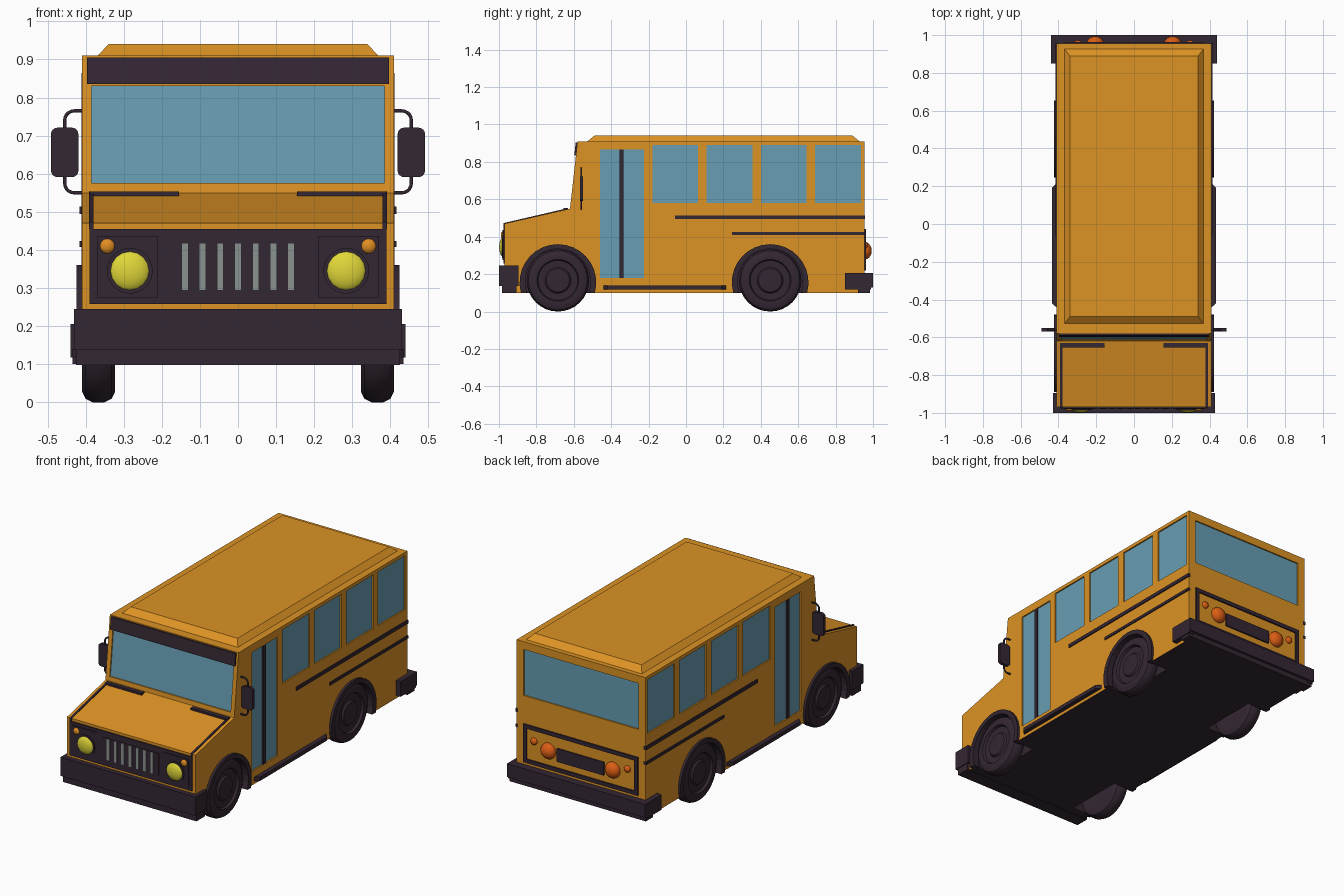
import bpy, bmesh
from math import sin, cos, pi, radians
from mathutils import Matrix, Vector

if "Cube" in bpy.data.objects:
    bpy.data.objects.remove(bpy.data.objects["Cube"], do_unlink=True)


def material(name, rgb):
    m = bpy.data.materials.new(name)
    m.use_nodes = True
    m.diffuse_color = (*rgb, 1)
    m.node_tree.nodes["Principled BSDF"].inputs["Base Color"].default_value = (*rgb, 1)
    return m


PAINT = material("orange_paint", (0.72, 0.29, 0.018))
TRIM = material("dark_trim", (0.034, 0.020, 0.033))
GLASS = material("blue_glass", (0.135, 0.34, 0.45))
LAMP = material("yellow_lamp", (0.75, 0.68, 0.04))
STEEL = material("grey_steel", (0.26, 0.29, 0.28))
AMBER = material("amber_lamp", (0.76, 0.27, 0.016))
RED = material("tail_lamp", (0.70, 0.11, 0.007))


def finish(name, bm, mats, mirror=False, smooth=False):
    bmesh.ops.recalc_face_normals(bm, faces=bm.faces[:])
    me = bpy.data.meshes.new(name)
    bm.to_mesh(me)
    bm.free()
    for m in mats:
        me.materials.append(m)
    if smooth:
        me.shade_smooth()
        me.set_sharp_from_angle(angle=radians(35))
    ob = bpy.data.objects.new(name, me)
    bpy.context.scene.collection.objects.link(ob)
    if mirror:
        ob.modifiers.new("mirror", "MIRROR").use_mirror_merge = False
    return ob


def add_prism(bm, pts, a, b, axis="x", index=0):
    """Extrude a 2D outline from a to b along the axis."""
    place = {"x": lambda p, t: (t, p[0], p[1]),
             "y": lambda p, t: (p[0], t, p[1]),
             "z": lambda p, t: (p[0], p[1], t)}[axis]
    lo = [bm.verts.new(place(p, a)) for p in pts]
    hi = [bm.verts.new(place(p, b)) for p in pts]
    faces = [bm.faces.new(lo[::-1]), bm.faces.new(hi)]
    for i in range(len(pts)):
        j = (i + 1) % len(pts)
        faces.append(bm.faces.new((lo[i], lo[j], hi[j], hi[i])))
    for f in faces:
        f.material_index = index


def prism(name, mat, pts, a, b, axis="x", mirror=False):
    bm = bmesh.new()
    add_prism(bm, pts, a, b, axis)
    return finish(name, bm, [mat], mirror)


def rect(u0, u1, v0, v1):
    return [(u0, v0), (u1, v0), (u1, v1), (u0, v1)]


def box(name, mat, x, y, z, mirror=False):
    return prism(name, mat, rect(*y, *z), *x, mirror=mirror)


def arc(cu, cv, r, a0, a1, n):
    return [(cu + r * cos(a0 + (a1 - a0) * i / n), cv + r * sin(a0 + (a1 - a0) * i / n))
            for i in range(n + 1)]


def dome(name, mat, x, y, z, r, depth, mirror=True):
    bm = bmesh.new()
    m = Matrix.Translation((x, y, z)) @ Matrix.Diagonal((r, depth, r, 1)) @ Matrix.Rotation(pi / 2, 4, "X")
    bmesh.ops.create_uvsphere(bm, u_segments=16, v_segments=10, radius=1, matrix=m)
    return finish(name, bm, [mat], mirror, smooth=True)


def windshield_band(z0, z1, out, inn):
    """Outline following the sloped front wall."""
    y = lambda z: -0.62 + (z - 0.55) * 0.111
    return [(y(z0) - out, z0), (y(z1) - out, z1), (y(z1) + inn, z1), (y(z0) + inn, z0)]


WHEELS = {"front": -0.685, "rear": 0.45}
WIN_Y = [(-0.18 + 0.29 * i, 0.065 + 0.29 * i) for i in range(4)]
DOOR_Y, DOOR_Z, WIN_Z = (-0.46, -0.225), (0.18, 0.865), (0.58, 0.89)
side_openings = [(y, WIN_Z) for y in WIN_Y] + [(DOOR_Y, DOOR_Z)]

# Body shell
bm = bmesh.new()
add_prism(bm, [(-0.97, 0.1), (-0.97, 0.47), (-0.62, 0.55), (-0.58, 0.91), (0.955, 0.91), (0.955, 0.1)],
          -0.41, 0.41)
bm.normal_update()
bmesh.ops.recalc_face_normals(bm, faces=bm.faces[:])
for f in bm.faces:
    f.material_index = int(f.normal.z < -0.9)
body = finish("body", bm, [PAINT, TRIM])

# Cut recesses for the glazing and dark wheel wells
bm = bmesh.new()
for s in (-1, 1):
    for y, z in side_openings:
        add_prism(bm, rect(*y, *z), s * 0.398, s * 0.5)
    for y in WHEELS.values():
        add_prism(bm, arc(y, 0.16, 0.185, 0, 2 * pi * 31 / 32, 31), s * 0.29, s * 0.5, index=1)
add_prism(bm, windshield_band(0.575, 0.83, 0.05, 0.012), -0.385, 0.385)
add_prism(bm, rect(0.943, 1.1, 0.60, 0.865), -0.365, 0.365)
cutter = finish("cutter", bm, [PAINT, TRIM])
cutter.hide_render = True
cut = body.modifiers.new("cut", "BOOLEAN")
cut.operation, cut.solver, cut.object = "DIFFERENCE", "EXACT", cutter
bpy.context.view_layer.objects.active = body
bpy.ops.object.modifier_apply(modifier="cut")
bpy.data.objects.remove(cutter, do_unlink=True)

# Glass and door
for i, (y, z) in enumerate(side_openings[:4]):
    box(f"side_window_{i + 1}", GLASS, (0.394, 0.402), y, z, True)
box("door_glass", GLASS, (0.394, 0.402), DOOR_Y, DOOR_Z, True)
box("door_divider", TRIM, (0.398, 0.411), (-0.355, -0.334), DOOR_Z, True)
prism("windshield", GLASS, windshield_band(0.575, 0.83, -0.007, 0.016), -0.385, 0.385)
box("rear_window", GLASS, (-0.365, 0.365), (0.939, 0.947), (0.60, 0.865))
prism("visor", TRIM, windshield_band(0.835, 0.905, 0.009, 0.002), -0.397, 0.397)

# Raised roof panel
bm = bmesh.new()
add_prism(bm, rect(-0.37, 0.37, -0.53, 0.93), 0.908, 0.94, "z")
for v in bm.verts:
    if v.co.z > 0.93:
        v.co.x *= 0.34 / 0.37
        v.co.y += 0.04 if v.co.y < 0 else -0.04
finish("roof_panel", bm, [PAINT])

# Side stripes and skirt rail
box("upper_stripe", TRIM, (0.40, 0.416), (-0.06, 0.957), (0.494, 0.514), True)
box("lower_stripe", TRIM, (0.40, 0.416), (0.245, 0.957), (0.408, 0.424), True)
prism("skirt_rail", TRIM, [(0.40, -0.45), (0.435, -0.42), (0.435, 0.19), (0.40, 0.225)],
      0.118, 0.140, "z", True)

# Hood edging and wipers
prism("hood_edge", TRIM, [(-0.975, 0.455), (-0.975, 0.473), (-0.63, 0.553), (-0.63, 0.54)],
      0.379, 0.391, mirror=True)
box("wiper", TRIM, (0.155, 0.39), (-0.655, -0.63), (0.535, 0.553), True)

# Front panel, grille and lamps
box("front_panel", TRIM, (-0.39, 0.39), (-0.976, -0.965), (0.258, 0.455))
box("lamp_panel", TRIM, (0.21, 0.37), (-0.980, -0.97), (0.275, 0.437), True)
box("grille_panel", TRIM, (-0.18, 0.18), (-0.979, -0.97), (0.293, 0.42))
for i in range(7):
    x = (i - 3) * 0.0465
    box(f"grille_bar_{i + 1}", STEEL, (x - 0.009, x + 0.009), (-0.983, -0.97), (0.294, 0.418))
prism("headlight_rim", TRIM, arc(0.284, 0.345, 0.06, 0, 2 * pi * 23 / 24, 23), -0.984, -0.97, "y", True)
dome("headlight", LAMP, 0.284, -0.975, 0.345, 0.055, 0.024)
dome("turn_signal", AMBER, 0.343, -0.978, 0.41, 0.02, 0.012)

# Bumpers
box("front_bumper", TRIM, (-0.43, 0.43), (-1.0, -0.895), (0.137, 0.245))
box("front_bumper_lip", TRIM, (-0.425, 0.425), (-0.985, -0.905), (0.098, 0.137))
box("rear_bumper_bar", TRIM, (-0.44, 0.44), (0.945, 1.0), (0.128, 0.205))
box("rear_bumper_end", TRIM, (0.40, 0.44), (0.85, 0.99), (0.118, 0.205), True)
box("rear_bumper_lip", TRIM, (-0.434, 0.434), (0.92, 0.985), (0.1, 0.13))

# Rear panel with lamps
for n, z in (("bottom", 0.22), ("top", 0.418)):
    box(f"rear_frame_{n}", TRIM, (-0.365, 0.365), (0.95, 0.963), (z, z + 0.022))
box("rear_frame_side", TRIM, (0.343, 0.365), (0.95, 0.963), (0.22, 0.44), True)
box("rear_plate", TRIM, (-0.15, 0.15), (0.95, 0.964), (0.28, 0.355))
dome("tail_light", RED, 0.205, 0.957, 0.325, 0.046, 0.036)
dome("rear_signal", RED, 0.297, 0.957, 0.355, 0.02, 0.016)

# Wheels and fender arches
TYRE = [(0.325, 0), (0.325, 0.12), (0.323, 0.14), (0.332, 0.158), (0.35, 0.167), (0.382, 0.167),
        (0.400, 0.158), (0.410, 0.138), (0.408, 0.112), (0.394, 0.106), (0.392, 0.07),
        (0.402, 0.062), (0.404, 0.03), (0.404, 0)]
for name, y in WHEELS.items():
    bm = bmesh.new()
    verts = [bm.verts.new((x, y, 0.167 + r)) for x, r in TYRE]
    edges = [bm.edges.new(e) for e in zip(verts, verts[1:])]
    bmesh.ops.spin(bm, geom=verts + edges, cent=Vector((0, y, 0.167)), axis=(1, 0, 0),
                   angle=2 * pi, steps=32, use_merge=True)
    bmesh.ops.remove_doubles(bm, verts=bm.verts[:], dist=0.0001)
    finish(f"{name}_wheel", bm, [TRIM], True, smooth=True)
    ring = arc(y, 0.155, 0.205, -0.27, pi + 0.27, 18) + arc(y, 0.16, 0.175, pi + 0.34, -0.34, 18)
    prism(f"{name}_fender", TRIM, ring, 0.385, 0.424, mirror=True)

# Side mirrors on bent brackets
corners = ((0.474, 0.704, 0), (0.436, 0.704, 1), (0.436, 0.608, 2), (0.474, 0.608, 3))
outline = [p for u, v, q in corners for p in arc(u, v, 0.017, q * pi / 2, (q + 1) * pi / 2, 4)]
prism("side_mirror", TRIM, outline, -0.568, -0.55, "y", True)
for side, s in (("left", 1), ("right", -1)):
    path = [(0.40, 0.765)] + arc(0.43, 0.74, 0.025, pi / 2, 0, 5) \
        + arc(0.43, 0.575, 0.025, 0, -pi / 2, 5) + [(0.40, 0.55)]
    cu = bpy.data.curves.new(f"{side}_mirror_bracket", "CURVE")
    cu.dimensions, cu.bevel_depth, cu.bevel_resolution, cu.use_fill_caps = "3D", 0.005, 1, True
    sp = cu.splines.new("POLY")
    sp.points.add(len(path) - 1)
    for p, (x, z) in zip(sp.points, path):
        p.co = (s * x, -0.56, z, 1)
    cu.materials.append(TRIM)
    bpy.context.scene.collection.objects.link(bpy.data.objects.new(cu.name, cu))
